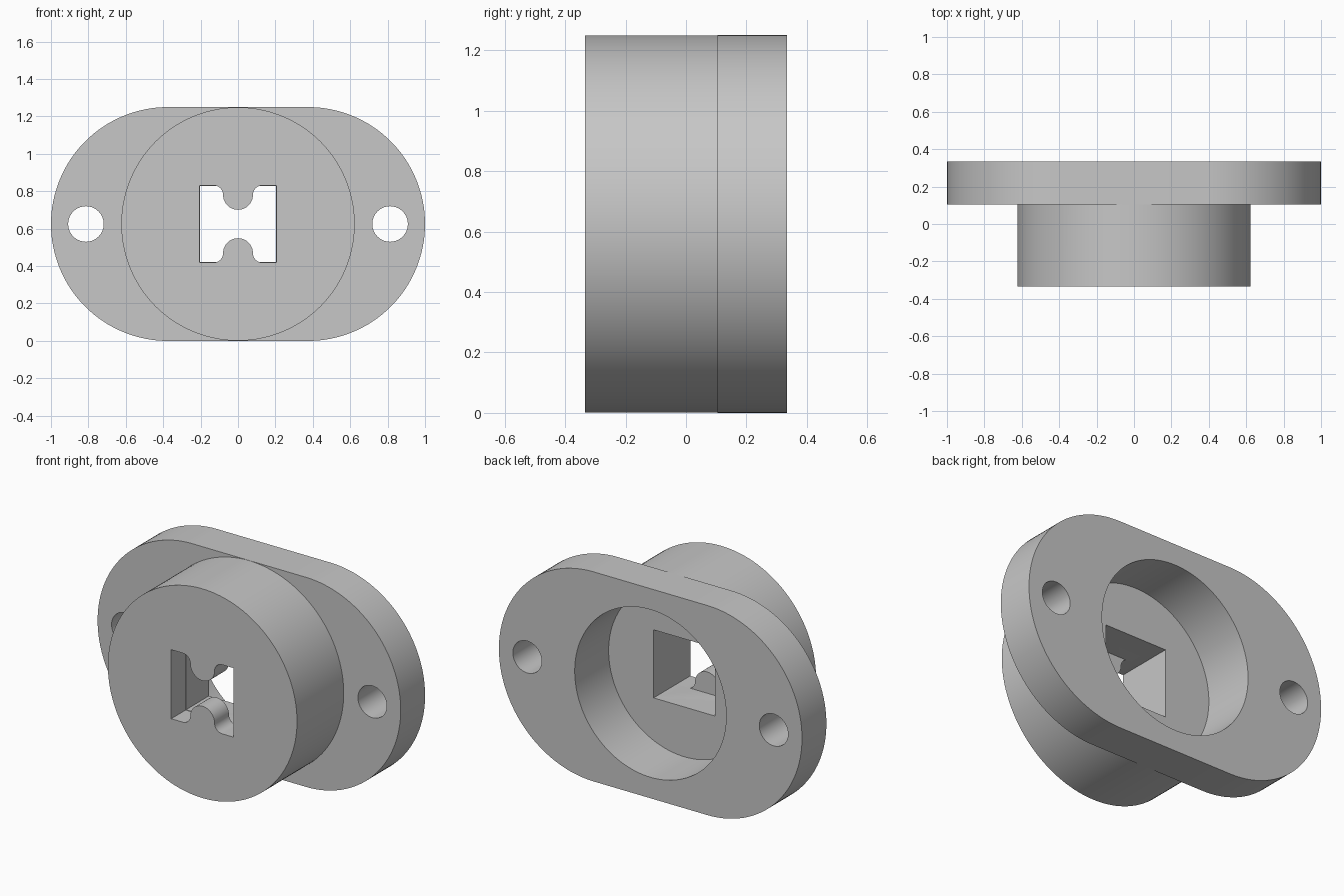
import bpy, bmesh
from math import cos, sin, radians

MID = 0.625  # height of the shared axis

cube = bpy.data.objects.get("Cube")
if cube:
    bpy.data.objects.remove(cube, do_unlink=True)

grey = bpy.data.materials.new("light grey")
grey.use_nodes = True
colour = (0.57, 0.57, 0.57, 1)
grey.diffuse_color = colour
grey.node_tree.nodes["Principled BSDF"].inputs["Base Color"].default_value = colour


def arc(cx, cz, r, start, end, steps):
    """Points along an arc, angles in degrees."""
    angles = [radians(start + (end - start) * i / steps) for i in range(steps + 1)]
    return [(cx + r * cos(a), cz + r * sin(a)) for a in angles]


def circle(cx, r, steps=128):
    return arc(cx, 0, r, 0, 360, steps)[:-1]


def square(h):
    return [(h, h), (-h, h), (-h, -h), (h, -h)]


def prism(name, outline, y0, y1):
    """Extrude an x-z outline along y."""
    bm = bmesh.new()
    face = bm.faces.new([bm.verts.new((x, y0, z + MID)) for x, z in outline])
    extruded = bmesh.ops.extrude_face_region(bm, geom=[face])["geom"]
    moved = [v for v in extruded if isinstance(v, bmesh.types.BMVert)]
    bmesh.ops.translate(bm, verts=moved, vec=(0, y1 - y0, 0))
    bmesh.ops.recalc_face_normals(bm, faces=bm.faces)
    mesh = bpy.data.meshes.new(name)
    bm.to_mesh(mesh)
    bm.free()
    mesh.materials.append(grey)
    obj = bpy.data.objects.new(name, mesh)
    bpy.context.collection.objects.link(obj)
    return obj


def combine(target, tool, operation):
    """Apply a boolean and discard the tool."""
    tool.hide_render = True
    mod = target.modifiers.new(tool.name, 'BOOLEAN')
    mod.operation = operation
    mod.solver = 'EXACT'
    mod.object = tool
    bpy.context.view_layer.objects.active = target
    bpy.ops.object.modifier_apply(modifier=mod.name)
    bpy.data.objects.remove(tool, do_unlink=True)


# Rounded flange with the round boss in front
flange = arc(0.375, 0, 0.625, -90, 90, 64) + arc(-0.375, 0, 0.625, 90, 270, 64)
body = prism("flanged_socket", flange, 0.105, 0.335)
combine(body, prism("boss", circle(0, 0.624), -0.335, 0.15), 'UNION')

# Round recess in the back and the square pocket behind the opening
combine(body, prism("recess", circle(0, 0.5), 0.015, 0.4), 'DIFFERENCE')
combine(body, prism("pocket", square(0.203), -0.2, 0.1), 'DIFFERENCE')

# Front opening with a rounded tab above and below
h, fillet, tab = 0.206, 0.05, 0.08
cz = h - fillet
half = [(h, h)]
half += arc(tab + fillet, cz, fillet, 90, 180, 12)
half += arc(0, cz, tab, 0, -180, 24)[1:-1]
half += arc(-tab - fillet, cz, fillet, 0, 90, 12)
half += [(-h, h)]
opening = half + [(-x, -z) for x, z in half]
combine(body, prism("opening", opening, -0.4, -0.199), 'DIFFERENCE')

# Fixing holes
for side in (-1, 1):
    combine(body, prism("fixing_hole", circle(side * 0.813, 0.095, 64), 0, 0.4), 'DIFFERENCE')

bpy.ops.object.select_all(action='DESELECT')
body.select_set(True)
bpy.context.view_layer.objects.active = body
bpy.ops.object.shade_smooth_by_angle(angle=radians(30))
